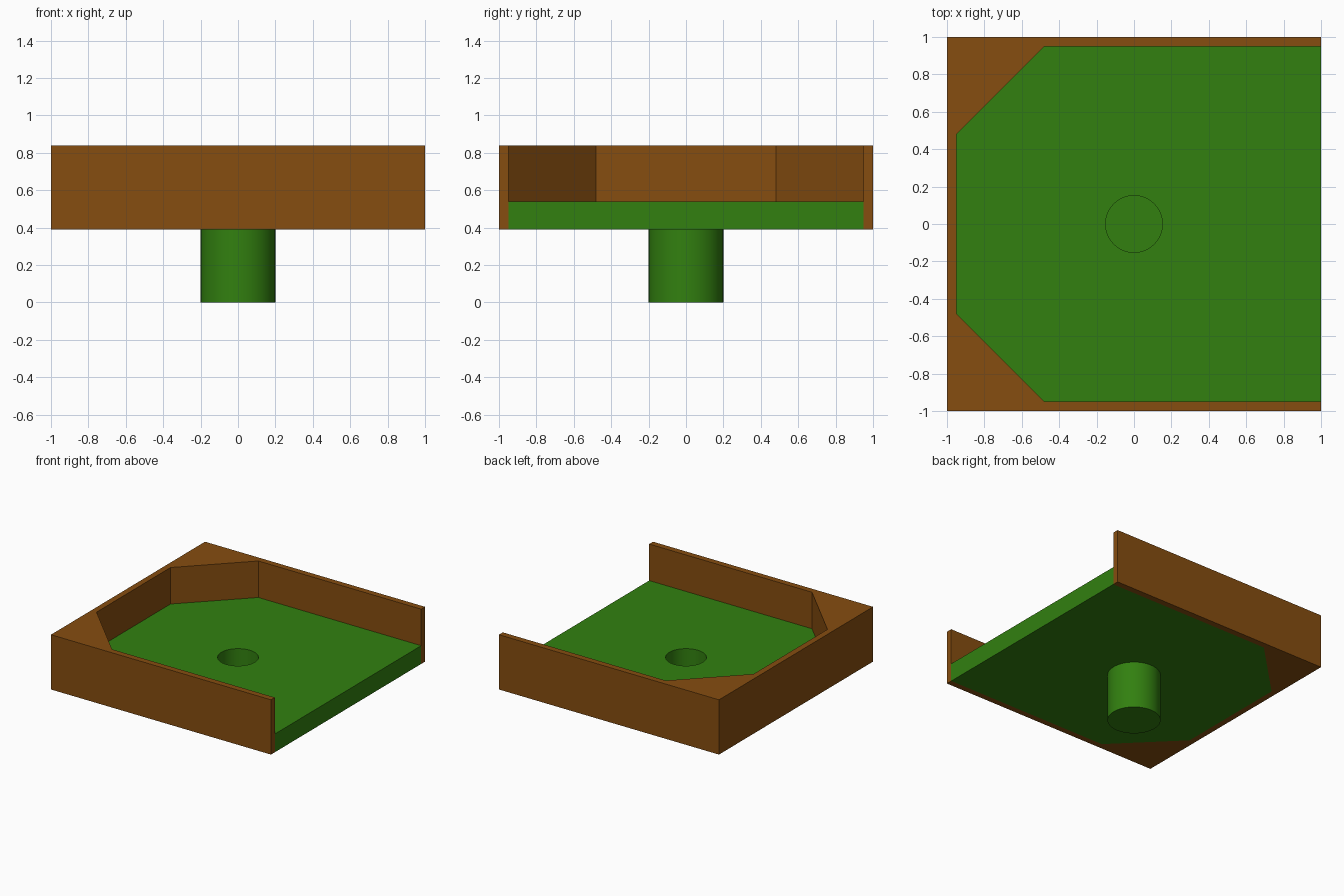
import bpy, bmesh, math

if "Cube" in bpy.data.objects:
    bpy.data.objects.remove(bpy.data.objects["Cube"])

BASE, FLOOR_TOP, WALL_TOP = 0.39, 0.54, 0.84
SEGS = 48


def material(name, color):
    mat = bpy.data.materials.new(name)
    mat.diffuse_color = color
    mat.use_nodes = True
    mat.node_tree.nodes["Principled BSDF"].inputs["Base Color"].default_value = mat.diffuse_color
    return mat


def prism(name, outline, z0, z1, mat):
    """Extrude a closed 2D outline from z0 up to z1."""
    bm = bmesh.new()
    face = bm.faces.new([bm.verts.new((x, y, z0)) for x, y in outline])
    top = bmesh.ops.extrude_face_region(bm, geom=[face], use_keep_orig=True)
    verts = [v for v in top["geom"] if isinstance(v, bmesh.types.BMVert)]
    bmesh.ops.translate(bm, verts=verts, vec=(0, 0, z1 - z0))
    bmesh.ops.recalc_face_normals(bm, faces=bm.faces)
    mesh = bpy.data.meshes.new(name)
    bm.to_mesh(mesh)
    bm.free()
    mesh.materials.append(mat)
    obj = bpy.data.objects.new(name, mesh)
    bpy.context.collection.objects.link(obj)
    return obj


def circle(r):
    return [(r * math.cos(2 * math.pi * i / SEGS), r * math.sin(2 * math.pi * i / SEGS))
            for i in range(SEGS)]


def boolean(target, tool, operation):
    """Apply a boolean and remove the helper object."""
    tool.hide_render = True
    mod = target.modifiers.new(operation.lower(), 'BOOLEAN')
    mod.operation, mod.object, mod.solver = operation, tool, 'EXACT'
    bpy.context.view_layer.objects.active = target
    bpy.ops.object.modifier_apply(modifier=mod.name)
    bpy.data.objects.remove(tool)


brown = material("brown", (0.24, 0.075, 0.005, 1))
green = material("green", (0.032, 0.216, 0.005, 1))

# Inner outline with two chamfered corners, mirrored in y
half = [(1, 0.95), (-0.48, 0.95), (-0.95, 0.48)]
inner = half + [(x, -y) for x, y in reversed(half)]

# Wall on three sides, open towards +x
wall = prism("wall", inner + [(1, -1), (-1, -1), (-1, 1), (1, 1)], BASE, WALL_TOP, brown)

# Floor with the peg below and a blind socket in its centre
floor = prism("floor_with_peg", inner, BASE, FLOOR_TOP, green)
boolean(floor, prism("peg", circle(0.2), 0, 0.46, green), 'UNION')
boolean(floor, prism("socket_cutter", circle(0.152), 0.12, 0.7, green), 'DIFFERENCE')

# Smooth round sides, sharp edges
bpy.ops.object.select_all(action='DESELECT')
floor.select_set(True)
bpy.context.view_layer.objects.active = floor
bpy.ops.object.shade_smooth_by_angle(angle=math.radians(30))
